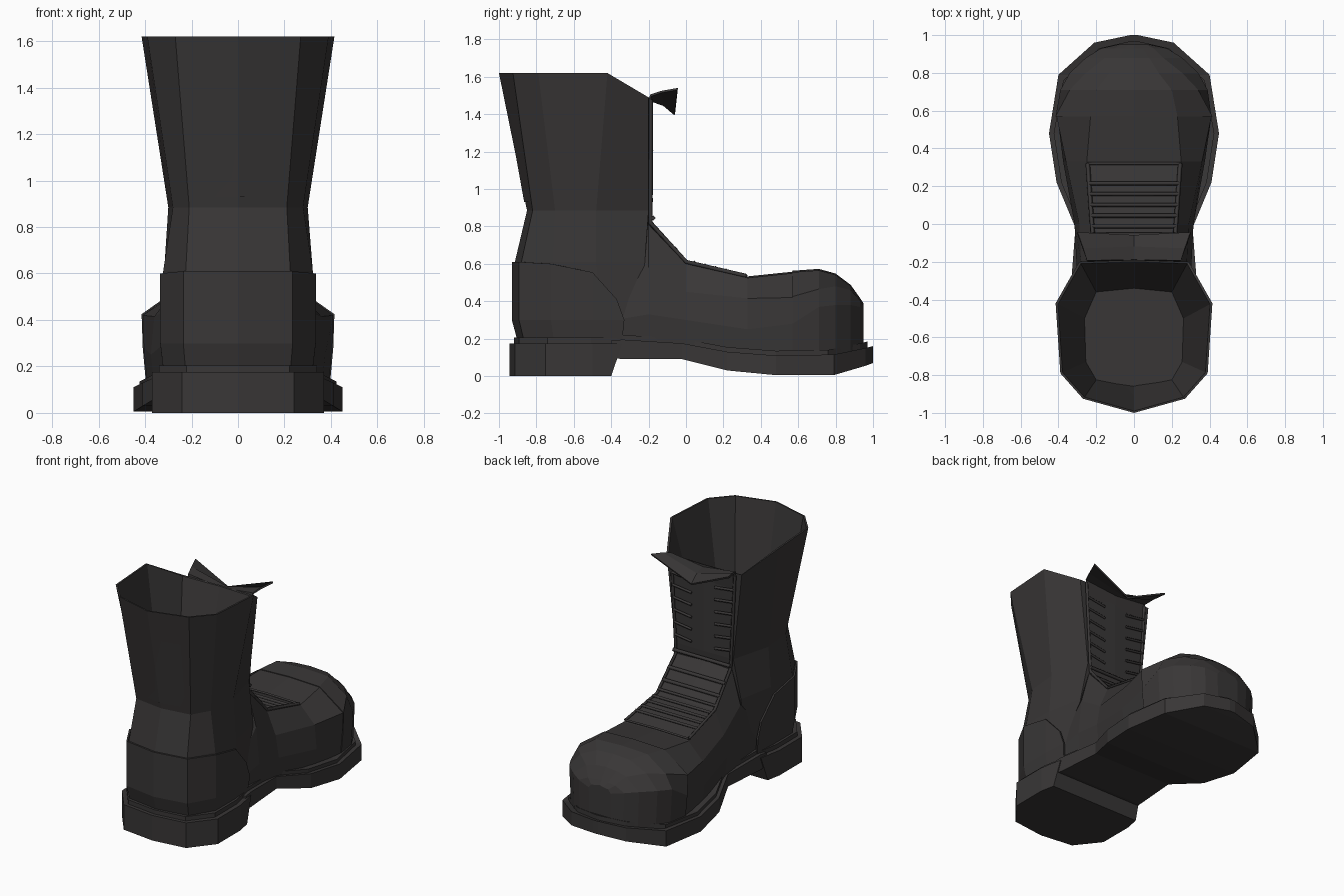
import bpy, bmesh
from mathutils import Vector

if "Cube" in bpy.data.objects:
    bpy.data.objects.remove(bpy.data.objects["Cube"])

leather = bpy.data.materials.new("dark_leather")
leather.diffuse_color = (0.04, 0.037, 0.037, 1)
leather.use_nodes = True
leather.node_tree.nodes["Principled BSDF"].inputs["Base Color"].default_value = leather.diffuse_color


def finish(name, bm):
    bmesh.ops.recalc_face_normals(bm, faces=bm.faces[:])
    me = bpy.data.meshes.new(name)
    bm.to_mesh(me)
    bm.free()
    me.materials.append(leather)
    ob = bpy.data.objects.new(name, me)
    bpy.context.collection.objects.link(ob)
    return ob


def loft(name, halves):
    """Closed solid through half outlines (first and last point on x=0), mirrored in x."""
    bm = bmesh.new()
    rings = []
    for half in halves:
        full = list(half) + [(-x, y, z) for x, y, z in reversed(half[1:-1])]
        rings.append([bm.verts.new(p) for p in full])
    n = len(rings[0])
    for a, b in zip(rings, rings[1:]):
        for i in range(n):
            j = (i + 1) % n
            bm.faces.new((a[i], a[j], b[j], b[i]))
    for r in (rings[0], rings[-1]):
        for i in range(n // 2):
            ids = dict.fromkeys((i, i + 1, n - i - 1, (n - i) % n))
            bm.faces.new([r[k] for k in ids])
    return finish(name, bm)


def sheet(name, rows, thick):
    """Thin folded sheet; every row is a half row from the centre outward."""
    bm = bmesh.new()
    grid = [[bm.verts.new(p) for p in [(-x, y, z) for x, y, z in reversed(r[1:])] + list(r)]
            for r in rows]
    for a, b in zip(grid, grid[1:]):
        for i in range(len(a) - 1):
            bm.faces.new((a[i], a[i + 1], b[i + 1], b[i]))
    ob = finish(name, bm)
    mod = ob.modifiers.new("thickness", 'SOLIDIFY')
    mod.thickness, mod.offset = thick, 0
    return ob


def tube(name, pts, r):
    cu = bpy.data.curves.new(name, 'CURVE')
    cu.dimensions, cu.bevel_depth, cu.bevel_resolution, cu.use_fill_caps = '3D', r, 0, True
    sp = cu.splines.new('POLY')
    sp.points.add(len(pts) - 1)
    for p, co in zip(sp.points, pts):
        p.co = (*co, 1)
    cu.materials.append(leather)
    ob = bpy.data.objects.new(name, cu)
    bpy.context.collection.objects.link(ob)
    bpy.ops.object.select_all(action='DESELECT')
    ob.select_set(True)
    bpy.context.view_layer.objects.active = ob
    bpy.ops.object.convert(target='MESH')


def ring(xy, z, zfront=None):
    zs = [z] * (len(xy) - 2) + [z if zfront is None else zfront] * 2
    return [(x, y, h) for (x, y), h in zip(xy, zs)]


# Heel block and the welt around it
heel = [(0, -.945), (.24, -.915), (.37, -.75), (.37, -.5), (.34, -.34), (0, -.34)]
heel_low = heel[:4] + [(.35, -.4), (0, -.4)]
loft("heel", [ring(heel_low, 0), ring(heel, .175)])
inset = [(x * .92, -.6 + (y + .6) * .93) for x, y in heel]
loft("heel_welt", [ring(inset, .16), ring(inset, .205)])

# Sole and welt: (y, half width, bottom, top)
SOLE = [(-.40, .34, .10, .19), (-.34, .335, .09, .195), (-.02, .31, .09, .175),
        (.22, .41, .03, .13), (.48, .45, .005, .11), (.79, .40, .005, .115),
        (.96, .21, .055, .15), (1.0, .02, .07, .16)]
loft("sole", [[(0, y, b), (w, y, b), (w, y, t), (0, y, t)] for y, w, b, t in SOLE])
loft("welt", [[(0, y, t - .03), (w, y, t - .03), (w, y, t + .025), (0, y, t + .025)]
              for y, w, t in [(y - .03 * (y > .6), max(w - .025, .01), t) for y, w, b, t in SOLE]])

# Foot upper: (y, base z, half width, its z, shoulder half width, z, ridge half width, z)
FOOT = [(-.38, .19, .30, .30, .28, .40, .18, .55),
        (-.20, .19, .305, .33, .28, .58, .215, .81),
        (0, .17, .315, .30, .29, .45, .225, .60),
        (.33, .11, .375, .25, .36, .415, .25, .525),
        (.57, .10, .405, .28, .41, .42, .23, .55),
        (.71, .10, .385, .37, .335, .46, .20, .56),
        (.80, .11, .335, .38, .25, .475, .13, .535),
        (.88, .13, .25, .38, .15, .455, .08, .475),
        (.93, .14, .17, .37, .10, .40, .05, .405),
        (.95, .15, .08, .35, .06, .37, .03, .375)]


def foot_section(s, grow=0.0):
    y, zb, w, zm, ws, zs, wt, zt = s
    g = grow
    return [(0, y, zb), (w * .96 + g, y, zb), (w + g, y, zm), (ws + g, y, zs + g),
            (wt, y, zt + g), (0, y, zt + .008 + g)]


loft("vamp", [foot_section(s) for s in FOOT[:5]])
loft("toe_cap", [foot_section(s, .005) for s in FOOT[4:]])

# Shaft: outer rings upward, then over the rim and down to the inner floor
base = [(0, -.88), (.22, -.85), (.31, -.70), (.31, -.45), (.27, -.30), (0, -.30)]
low = [(0, -.91), (.23, -.87), (.322, -.71), (.322, -.45), (.285, -.25), (0, -.25)]
ankle = [(0, -.915), (.225, -.88), (.322, -.71), (.318, -.48), (.27, -.22), (0, -.22)]
neck = [(0, -.85), (.21, -.82), (.28, -.70), (.30, -.48), (.225, -.20), (0, -.195)]
rim = [(0, -1.0), (.27, -.925), (.39, -.79), (.415, -.42), (.29, -.20), (0, -.19)]
rim_in = [(x * .97, -.6 + (y + .6) * .975) for x, y in rim]
floor = [(0, -.865), (.2, -.825), (.255, -.73), (.262, -.5), (.2, -.36), (0, -.34)]
loft("shaft", [ring(base, .18), ring(low, .3), ring(ankle, .61), ring(neck, .885),
               ring(rim, 1.62, 1.49), ring(rim_in, 1.62, 1.487), ring(floor, .93)])

# Heel counter: reinforcing panel wrapped round the back, sweeping forward at its foot
counter = [(0, -.925), (.232, -.888), (.329, -.72), (.329, -.5), (.318, -.37)]
foot_line = counter[:4] + [(.318, -.33)]
tops = [.61, .61, .6, .555, .41]
sheet("heel_counter", [[(x * .96, -.5 + (y + .5) * .93, .19) for x, y in foot_line],
                       [(x, y, .3) for x, y in foot_line],
                       [(x, y, z) for (x, y), z in zip(counter, tops)]], .012)

# Tongue: top flap folded forward with a dip in the middle
sheet("tongue", [[(0, -.2, 1.38), (.235, -.2, 1.38)],
                 [(0, -.185, 1.47), (.25, -.19, 1.50)],
                 [(0, -.12, 1.45), (.27, -.13, 1.52)],
                 [(0, -.06, 1.40), (.30, -.045, 1.535)]], .012)

# Eyelet edging along both sides of the lacing
edge = [(.245, .32, .535), (.222, 0, .61), (.21, -.19, .82), (.215, -.19, .9), (.245, -.188, 1.48)]
for s, side in ((1, "right"), (-1, "left")):
    tube("eyelet_edge_" + side, [(s * x, y, z) for x, y, z in edge], .012)
tube("lacing_end", [(-.245, .32, .535), (0, .32, .54), (.245, .32, .535)], .008)

# Laces: full bars over the instep, short slanted ends on the shaft
for i in range(5):
    y = .215 - i * .057
    a, b = (edge[0], edge[1]) if y > 0 else (edge[1], edge[2])
    p = Vector(a).lerp(Vector(b), (a[1] - y) / (a[1] - b[1]))
    tube("instep_lace", [(-p.x, y, p.z + .006), (p.x, y, p.z + .006)], .011)
for y, z in ((-.06, .68), (-.12, .745), (-.175, .845)):
    tube("ankle_lace", [(-.22, y, z), (.22, y, z)], .014)
for i in range(6):
    z = .95 + i * .085
    for s in (1, -1):
        x = .215 + (z - .9) * .05
        tube("shaft_lace", [(s * x, -.185, z), (s * .09, -.188, z - .02)], .01)
